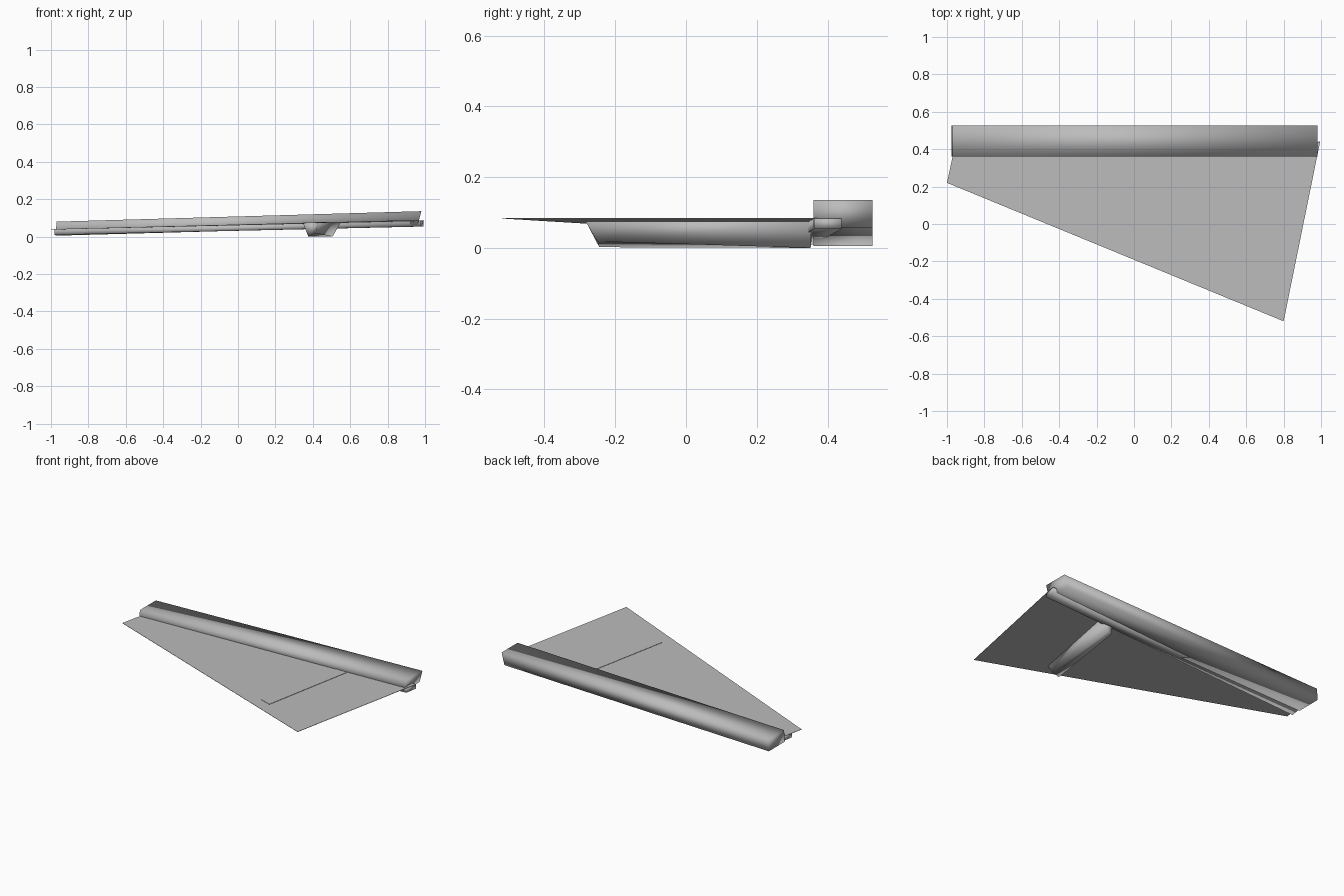
import bpy, bmesh

if "Cube" in bpy.data.objects:
    bpy.data.objects.remove(bpy.data.objects["Cube"])

grey = bpy.data.materials.new("plain grey")
grey.diffuse_color = (0.5, 0.5, 0.5, 1)
grey.use_nodes = True
grey.node_tree.nodes["Principled BSDF"].inputs["Base Color"].default_value = grey.diffuse_color


def sheet_z(x, y):
    # height of the tilted sheet, constant along lines parallel to its right edge
    return 0.085 + 0.0231 * (x - 0.2 * y - 0.904)


def block(name, low, high, smooth=False):
    # six-sided solid between a lower and an upper quad
    bm = bmesh.new()
    lo = [bm.verts.new(p) for p in low]
    hi = [bm.verts.new(p) for p in high]
    bm.faces.new(lo[::-1])
    bm.faces.new(hi)
    for i in range(4):
        j = (i + 1) % 4
        bm.faces.new((lo[i], lo[j], hi[j], hi[i]))
    bmesh.ops.recalc_face_normals(bm, faces=bm.faces)
    for f in bm.faces:
        f.smooth = smooth
    me = bpy.data.meshes.new(name)
    bm.to_mesh(me)
    bm.free()
    me.materials.append(grey)
    ob = bpy.data.objects.new(name, me)
    bpy.context.collection.objects.link(ob)
    return ob


def on_sheet(quad, dz):
    return [(x, y, sheet_z(x, y) + dz) for x, y in quad]


# thin tapered surface sheet
sheet = [(-1.0, 0.22), (0.8, -0.52), (0.995, 0.44), (-0.97, 0.36)]
block("sheet", on_sheet(sheet, -0.002), on_sheet(sheet, 0))

# softly shaded rail along the rear edge
block("rear_rail",
      [(-0.975, 0.36, 0.005), (0.96, 0.36, 0.058), (0.96, 0.527, 0.058), (-0.975, 0.527, 0.005)],
      [(-0.97, 0.36, 0.08), (0.98, 0.36, 0.136), (0.98, 0.527, 0.136), (-0.97, 0.527, 0.08)],
      smooth=True)

# slim hinge bar under the rear edge of the sheet
bar = [(-0.98, 0.29), (0.978, 0.362), (0.993, 0.44), (-0.968, 0.36)]
block("hinge_bar", on_sheet(bar, -0.031), on_sheet(bar, -0.001), smooth=True)

# tapered fairing hanging below the sheet
pad = [(0.348, -0.253), (0.428, -0.283), (0.549, 0.355), (0.469, 0.36)]
block("fairing",
      [(0.375, -0.245, 0.002), (0.415, -0.25, 0.018), (0.505, 0.352, 0.0), (0.465, 0.352, 0.0)],
      on_sheet(pad, -0.001), smooth=True)

# shallow raised cover above the fairing
block("fairing_cover", on_sheet(pad, -0.001), on_sheet(pad, 0.002))
